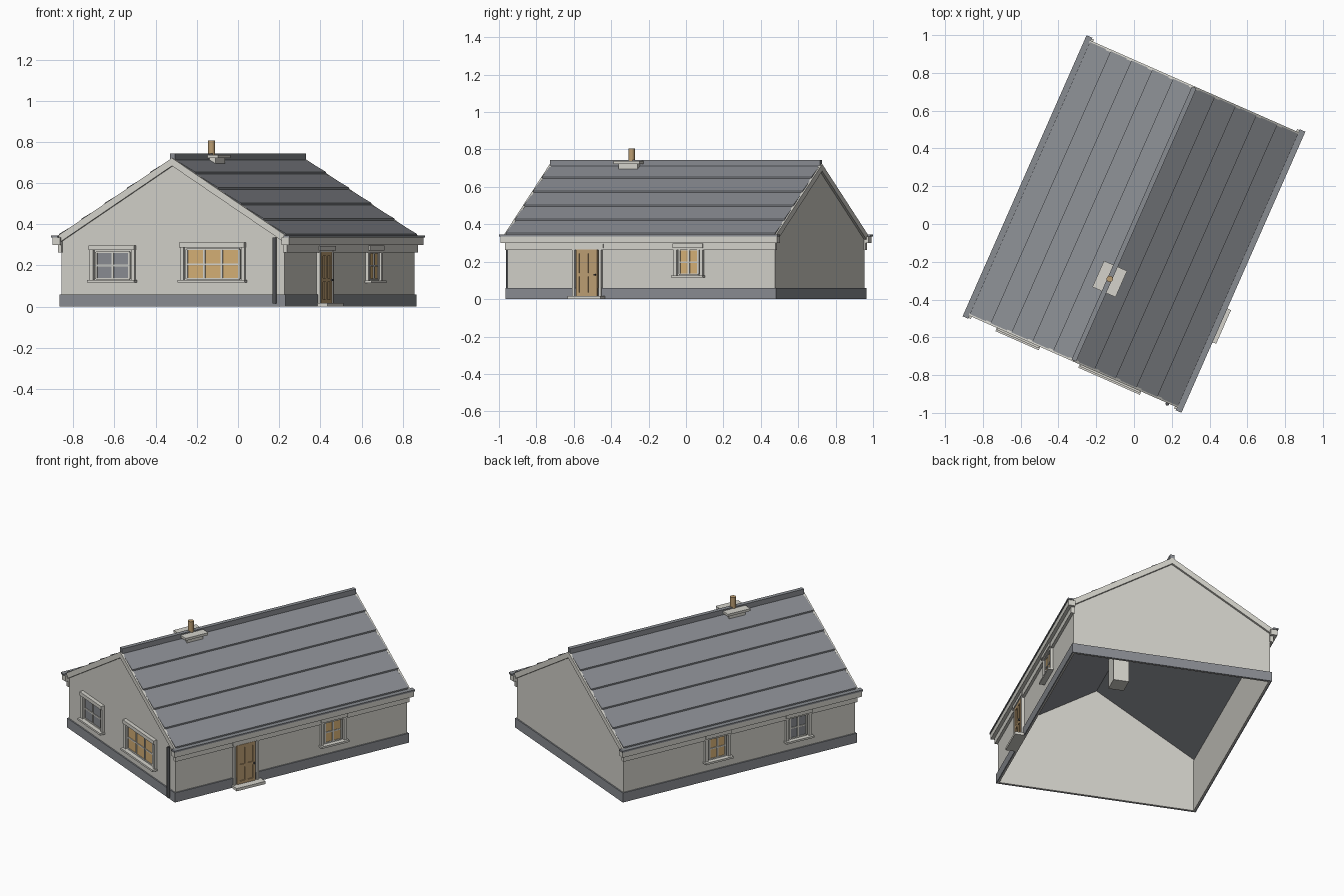
import bpy, bmesh, math
from mathutils import Matrix

cube = bpy.data.objects.get("Cube")
if cube:
    bpy.data.objects.remove(cube, do_unlink=True)

# The house stands turned on its plot; parts are built square, then turned
TURN = Matrix.Rotation(math.radians(-23.8), 4, 'Z')
WALL_X, WALL_Y = 0.592, 0.782
RIDGE, PITCH = 0.72, 0.623


def material(name, r, g, b):
    m = bpy.data.materials.new(name)
    m.use_nodes = True
    m.diffuse_color = (r, g, b, 1)
    m.node_tree.nodes["Principled BSDF"].inputs["Base Color"].default_value = (r, g, b, 1)
    return m


RENDER = material("off white render", 0.64, 0.63, 0.58)
TRIM = material("pale trim", 0.66, 0.65, 0.60)
SLATE = material("slate grey", 0.25, 0.262, 0.285)
PIPE = material("dark pipe grey", 0.08, 0.083, 0.09)
WOOD = material("tan wood", 0.50, 0.34, 0.17)
WARM = material("warm glass", 0.66, 0.43, 0.18)
COOL = material("grey glass", 0.25, 0.262, 0.285)


def finish(name, bm, mat):
    bmesh.ops.recalc_face_normals(bm, faces=bm.faces)
    bm.transform(TURN)
    mesh = bpy.data.meshes.new(name)
    bm.to_mesh(mesh)
    bm.free()
    mesh.materials.append(mat)
    ob = bpy.data.objects.new(name, mesh)
    bpy.context.collection.objects.link(ob)
    return ob


def prism(name, profile, y0, y1, mat):
    """Extrude an (x, z) outline along y."""
    bm = bmesh.new()
    face = bm.faces.new([bm.verts.new((x, y0, z)) for x, z in profile])
    out = bmesh.ops.extrude_face_region(bm, geom=[face])["geom"]
    moved = [v for v in out if isinstance(v, bmesh.types.BMVert)]
    bmesh.ops.translate(bm, vec=(0, y1 - y0, 0), verts=moved)
    return finish(name, bm, mat)


def box(name, x0, x1, y0, y1, z0, z1, mat):
    return prism(name, [(x0, z0), (x1, z0), (x1, z1), (x0, z1)], y0, y1, mat)


def on_wall(name, wall, s0, s1, z0, z1, depth, mat, start=-0.004):
    """Box on a wall: s runs along the wall, depth points outwards."""
    if wall == "front":
        return box(name, s0, s1, -WALL_Y - depth, -WALL_Y - start, z0, z1, mat)
    side = 1 if wall == "left" else -1
    xs = sorted((side * (WALL_X + start), side * (WALL_X + depth)))
    return box(name, xs[0], xs[1], s0, s1, z0, z1, mat)


def cylinder(name, x, y, z0, z1, radius, mat, sides=16):
    bm = bmesh.new()
    bmesh.ops.create_cone(bm, cap_ends=True, segments=sides, radius1=radius, radius2=radius,
                          depth=z1 - z0, matrix=Matrix.Translation((x, y, (z0 + z1) / 2)))
    ob = finish(name, bm, mat)
    for p in ob.data.polygons:
        p.use_smooth = len(p.vertices) == 4
    return ob


def window(name, wall, centre, width, z0, z1, columns, glass):
    a, b = centre - width / 2, centre + width / 2
    on_wall(name + "_glass", wall, a, b, z0, z1, 0.004, glass)
    # Sill, lintel and jambs
    on_wall(name + "_sill", wall, a - 0.038, b + 0.038, z0 - 0.018, z0 - 0.006, 0.033, TRIM)
    on_wall(name + "_lintel", wall, a - 0.033, b + 0.033, z1 + 0.01, z1 + 0.033, 0.024, TRIM)
    for tag, s in (("a", a - 0.031), ("b", b + 0.013)):
        on_wall(name + "_jamb_" + tag, wall, s, s + 0.018, z0 - 0.006, z1 + 0.01, 0.016, TRIM)
    # Sash and glazing bars
    for i in range(columns + 1):
        s = a + width * i / columns
        on_wall(f"{name}_bar_{i}", wall, s - 0.005, s + 0.005, z0, z1, 0.009, TRIM)
    for i in range(3):
        z = z0 + (z1 - z0) * i / 2
        on_wall(f"{name}_rail_{i}", wall, a, b, z - 0.004, z + 0.004, 0.008, TRIM)


def roof_z(x, lift=0.0):
    return RIDGE - PITCH * x + lift


# Hollow walls, open underneath
T = 0.008
eave = roof_z(WALL_X, -0.016)
gable = [(-WALL_X, 0), (WALL_X, 0), (WALL_X, eave), (0, roof_z(0, -0.016)), (-WALL_X, eave)]
prism("front_gable_wall", gable, -WALL_Y, -WALL_Y + T, RENDER)
prism("back_gable_wall", gable, WALL_Y - T, WALL_Y, RENDER)
PX, PY = WALL_X + 0.008, WALL_Y + 0.008
for s, tag in ((-1, "right"), (1, "left")):
    x0, x1 = sorted((s * (WALL_X - T), s * WALL_X))
    box(tag + "_wall", x0, x1, -WALL_Y, WALL_Y, 0, eave, RENDER)

    # Plinth band outside the walls
    x0, x1 = sorted((s * WALL_X, s * PX))
    box(tag + "_plinth", x0, x1, -PY, PY, 0, 0.06, SLATE)
    y0, y1 = sorted((s * WALL_Y, s * PY))
    box(("back" if s > 0 else "front") + "_plinth", -PX, PX, y0, y1, 0, 0.06, SLATE)

    # Lapped roof courses
    run, courses = 0.603, 5
    for i in range(courses):
        a, b = run * i / courses, run * (i + 1) / courses
        prism(f"{tag}_roof_course_{i + 1}",
              [(s * a, roof_z(a)), (s * b, roof_z(b, 0.009)),
               (s * b, roof_z(b, -0.016)), (s * a, roof_z(a, -0.016))], -0.787, 0.787, SLATE)

    # Verge boards along the gables
    for e, end in ((-1, "front"), (1, "back")):
        y0, y1 = sorted((e * WALL_Y, e * 0.796))
        prism(f"{end}_{tag}_verge_board",
              [(0, roof_z(0, 0.002)), (s * 0.606, roof_z(0.606, 0.002)),
               (s * 0.606, roof_z(0.606, -0.036)), (0, roof_z(0, -0.036))], y0, y1, TRIM)

    # Eaves: board, fascia and gutter
    on_wall(tag + "_eaves_board", tag, -0.79, 0.79, 0.262, 0.302, 0.016, TRIM)
    on_wall(tag + "_fascia", tag, -0.808, 0.808, 0.300, 0.335, 0.036, TRIM)
    on_wall(tag + "_gutter", tag, -0.813, 0.813, 0.335, 0.345, 0.041, SLATE, 0.008)

box("ridge_cap", -0.013, 0.013, -0.79, 0.79, 0.712, 0.745, SLATE)

# Chimney on the ridge
CY = -0.318
box("chimney_stack", -0.046, 0.046, CY - 0.055, CY + 0.055, 0.49, 0.724, TRIM)
box("chimney_slab", -0.067, 0.067, CY - 0.076, CY + 0.076, 0.722, 0.737, TRIM)
cylinder("chimney_pot", 0, CY, 0.73, 0.806, 0.017, WOOD)

# Windows
window("front_small_window", "front", -0.317, 0.175, 0.135, 0.265, 2, COOL)
window("front_large_window", "front", 0.215, 0.28, 0.135, 0.278, 3, WARM)
window("left_window", "left", 0.28, 0.11, 0.133, 0.263, 2, WARM)
window("right_back_window", "right", 0.15, 0.11, 0.133, 0.263, 2, WARM)
window("right_front_window", "right", -0.395, 0.11, 0.133, 0.263, 2, COOL)

# Entrance door with raised stiles and rails
D0, D1 = -0.375, -0.25
on_wall("door", "left", D0, D1, 0.015, 0.265, 0.012, WOOD)
for i in range(3):
    s = D0 + (D1 - D0 - 0.018) * i / 2
    on_wall(f"door_stile_{i}", "left", s, s + 0.018, 0.015, 0.265, 0.018, WOOD)
for i, z in enumerate((0.015, 0.12, 0.245)):
    on_wall(f"door_rail_{i}", "left", D0, D1, z, z + 0.02, 0.018, WOOD)
on_wall("door_handle", "left", D1 - 0.016, D1 - 0.008, 0.125, 0.135, 0.028, PIPE)
for tag, s in (("a", D0 - 0.022), ("b", D1 + 0.008)):
    on_wall("door_jamb_" + tag, "left", s, s + 0.014, 0.015, 0.275, 0.018, TRIM)
on_wall("door_lintel", "left", D0 - 0.03, D1 + 0.035, 0.272, 0.295, 0.022, TRIM)
on_wall("door_step", "left", -0.405, -0.21, 0, 0.017, 0.062, TRIM)

# Downpipe at the front corner
cylinder("downpipe", 0.546, -0.80, 0.015, 0.335, 0.01, PIPE, 12)
